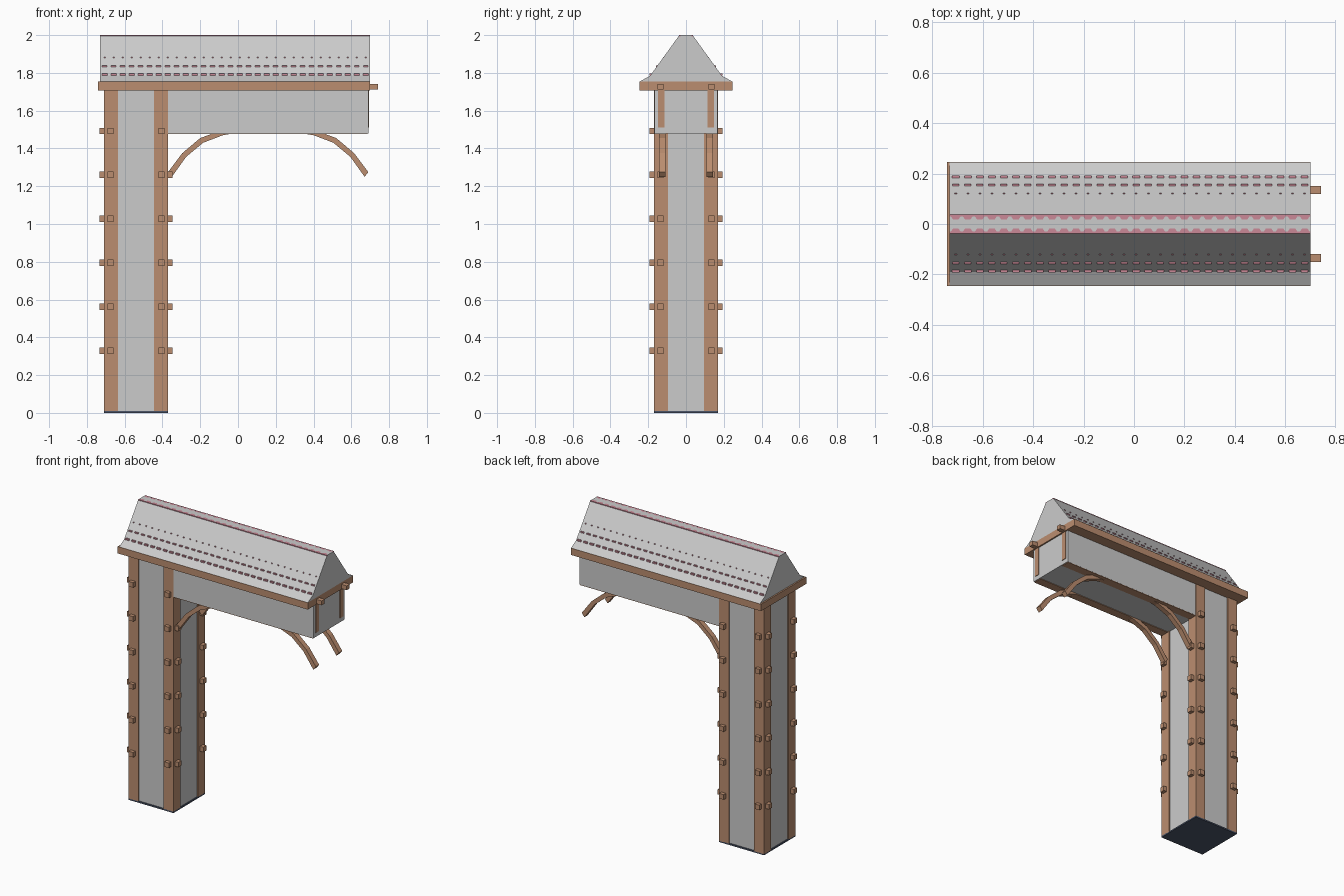
import bpy, bmesh
from mathutils import Vector

if "Cube" in bpy.data.objects:
    bpy.data.objects.remove(bpy.data.objects["Cube"])


def material(name, rgb):
    m = bpy.data.materials.new(name)
    m.diffuse_color = (*rgb, 1)
    m.use_nodes = True
    m.node_tree.nodes["Principled BSDF"].inputs["Base Color"].default_value = m.diffuse_color
    return m


WOOD = material("wood", (0.5, 0.27, 0.16))
TILE = material("tile", (0.6, 0.25, 0.31))
SLATE = material("dark_base", (0.07, 0.09, 0.14))


def finish(name, bm, mat):
    bmesh.ops.recalc_face_normals(bm, faces=bm.faces)
    me = bpy.data.meshes.new(name)
    bm.to_mesh(me)
    bm.free()
    if mat:
        me.materials.append(mat)
    ob = bpy.data.objects.new(name, me)
    bpy.context.collection.objects.link(ob)
    return ob


def add_box(bm, lo, hi):
    lo, hi = Vector(lo), Vector(hi)
    vs = bmesh.ops.create_cube(bm, size=1)["verts"]
    for v in vs:
        v.co = (lo + hi) / 2 + v.co * (hi - lo)


def boxes(name, spans, mat=None):
    bm = bmesh.new()
    for lo, hi in spans:
        add_box(bm, lo, hi)
    return finish(name, bm, mat)


def prism(name, pts, offset, mat=None):
    bm = bmesh.new()
    f = bm.faces.new([bm.verts.new(p) for p in pts])
    ex = bmesh.ops.extrude_face_region(bm, geom=[f], use_keep_orig=True)["geom"]
    bmesh.ops.translate(bm, vec=offset, verts=[g for g in ex if isinstance(g, bmesh.types.BMVert)])
    return finish(name, bm, mat)


def around(c, h):
    return [c[i] - h[i] for i in range(3)], [c[i] + h[i] for i in range(3)]


# tower: base plate, plaster core, four corner posts
PX, R = -0.54, 0.17
boxes("base_plate", [around((PX, 0, 0.005), (R, R, 0.005))], SLATE)
boxes("tower_wall", [around((PX, 0, 0.86), (0.163, 0.163, 0.85))])
signs = [(a, b) for a in (-1, 1) for b in (-1, 1)]
boxes("corner_posts", [around((PX + a * 0.1325, b * 0.1325, 0.86), (0.0375, 0.0375, 0.852))
                       for a, b in signs], WOOD)

# pegs on every face of the tower
pegs = []
for i in range(6):
    z = 0.33 + i * 0.2325
    for a, b in signs:
        pegs.append(around((PX + a * 0.135, b * 0.18, z), (0.017, 0.0145, 0.017)))
        if not (a > 0 and i == 5):
            pegs.append(around((PX + a * 0.18, b * 0.135, z), (0.0145, 0.017, 0.017)))
boxes("post_pegs", pegs, WOOD)

# overhanging gallery with timber trim
boxes("gallery", [((-0.38, -0.168, 1.48), (0.69, 0.168, 1.73))])
boxes("gallery_sill_strips", [((-0.37, s * 0.1375 - 0.03, 1.476), (0.685, s * 0.1375 + 0.03, 1.485))
                              for s in (-1, 1)], WOOD)
boxes("gallery_end_strips", [((0.66, s * 0.132 - 0.017, 1.51), (0.694, s * 0.132 + 0.017, 1.715))
                             for s in (-1, 1)], WOOD)
boxes("beam_tips", [((0.6, s * 0.135 - 0.016, 1.712), (0.74, s * 0.135 + 0.016, 1.742))
                    for s in (-1, 1)], WOOD)

# curved braces: one faceted arch per side, its crown hidden in the gallery
CX = 0.16
outer = [(0.53, 1.275), (0.455, 1.375), (0.36, 1.455), (0.25, 1.495), (0.12, 1.515)]
inner = [(0.51, 1.25), (0.435, 1.355), (0.345, 1.43), (0.24, 1.47), (0.12, 1.49)]
right_arc = outer + inner[::-1]
arch = outer[::-1] + inner
for s, label in ((-1, "front"), (1, "back")):
    for d, side in ((-1, "left"), (1, "right")):
        prism(f"{label}_{side}_brace",
              [(CX + d * u, s * 0.125 - 0.0175, z) for u, z in right_arc], (0, 0.035, 0), WOOD)

# eaves frame and roof
boxes("eaves_frame", [((-0.74, -0.245, 1.708), (0.7, 0.245, 1.755))], WOOD)
half = [(0.245, 1.754), (0.19, 1.785), (0.035, 2.0)]
profile = half + [(-y, z) for y, z in half[::-1]]
prism("roof", [(-0.73, y, z) for y, z in profile], (1.43, 0, 0))

# rows of tile tips showing through the slopes
N, X0, STEP = 30, -0.73, 1.43 / 30
tips = []
for s in (-1, 1):
    for y, z, w, t in ((0.187, 1.791, 0.014, 0.005), (0.154, 1.835, 0.013, 0.004),
                       (0.12, 1.881, 0.004, 0.003)):
        for i in range(N):
            tips.append(around((X0 + (i + 0.5) * STEP, s * y, z), (w, t, t)))
boxes("slope_tile_tips", tips, TILE)

# ridge edging with scalloped tile ends
bm = bmesh.new()
for s in (-1, 1):
    add_box(bm, *around((-0.015, s * 0.034, 1.997), (0.715, 0.004, 0.0035)))
    for i in range(N):
        x = X0 + (i + 0.5) * STEP
        pts = [(-0.021, 0.033), (0.021, 0.033), (0.011, 0.018), (-0.011, 0.018)]
        bm.faces.new([bm.verts.new((x + u, s * y, 2.001)) for u, y in pts[::s]])
finish("ridge_tiles", bm, TILE)
